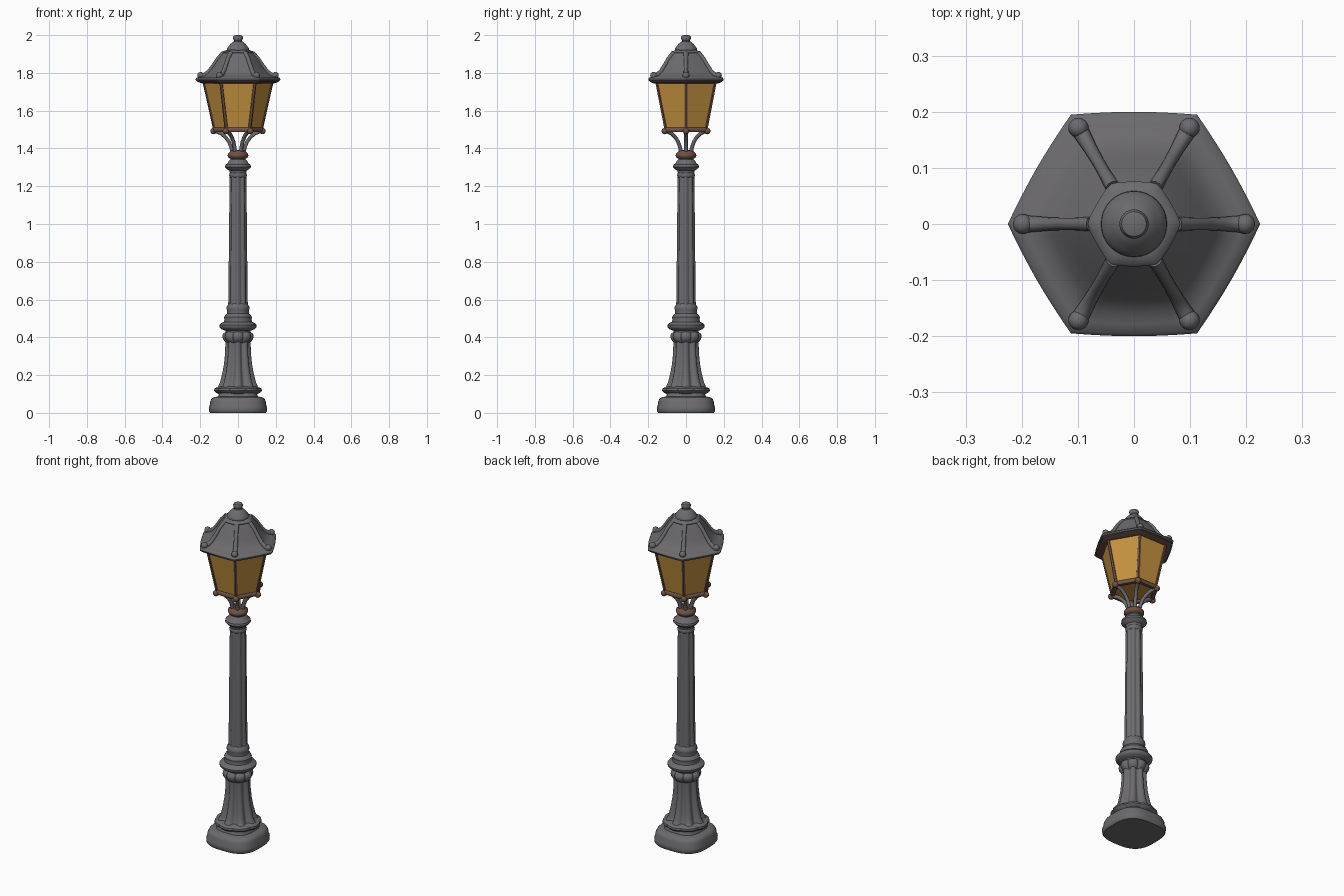
import bpy, bmesh, math
from mathutils import Vector

if "Cube" in bpy.data.objects:
    bpy.data.objects.remove(bpy.data.objects["Cube"])

def material(name, rgb):
    m = bpy.data.materials.new(name)
    m.diffuse_color = (*rgb, 1)
    m.use_nodes = True
    m.node_tree.nodes["Principled BSDF"].inputs["Base Color"].default_value = m.diffuse_color
    return m

IRON = material("grey iron", (0.15, 0.145, 0.155))
BRONZE = material("brown bronze", (0.16, 0.085, 0.06))
GLASS = material("amber glass", (0.56, 0.29, 0.05))

def finish(name, bm, mats, angle=40):
    bmesh.ops.recalc_face_normals(bm, faces=bm.faces)
    me = bpy.data.meshes.new(name)
    for f in bm.faces:
        f.smooth = True
    bm.to_mesh(me)
    bm.free()
    me.set_sharp_from_angle(angle=math.radians(angle))
    for m in mats:
        me.materials.append(m)
    ob = bpy.data.objects.new(name, me)
    bpy.context.collection.objects.link(ob)
    return ob

# Cross-section shapes: multiplier on radius by angle
def circle(t):
    return 1.0

def hexagon(t):
    return math.cos(math.pi / 6) / math.cos((t % (math.pi / 3)) - math.pi / 6)

def soft_hexagon(t):
    return 0.83 * hexagon(t) + 0.17

def squircle(t, p=2.9):
    return (abs(math.cos(t)) ** p + abs(math.sin(t)) ** p) ** (-1 / p)

def fluted(depth):
    return lambda t: 1 - depth * (0.5 - 0.5 * math.cos(8 * t)) ** 1.5

def lobed(depth):
    return lambda t: 1 - depth * (1 - abs(math.cos(4 * t)) ** 0.6)

def loft(name, profile, shape=circle, mat=IRON, n=48, ring=False, angle=40):
    """Sweep an (r, z) profile around z with the given cross-section."""
    bm = bmesh.new()
    rows = []
    for r, z in profile:
        row = []
        for i in range(n):
            t = 2 * math.pi * i / n
            k = r * shape(t)
            row.append(bm.verts.new((k * math.cos(t), k * math.sin(t), z)))
        rows.append(row)
    pairs = list(zip(rows, rows[1:]))
    if ring:
        pairs.append((rows[-1], rows[0]))
    else:
        bm.faces.new(rows[0][::-1])
        bm.faces.new(rows[-1])
    for a, b in pairs:
        for i in range(n):
            j = (i + 1) % n
            bm.faces.new((a[i], a[j], b[j], b[i]))
    return finish(name, bm, [mat], angle)

def tube(name, points, radii, mat, turn):
    """Tapered bar along (r, z) points, turned about the z axis."""
    bm = bmesh.new()
    side = Vector((-math.sin(turn), math.cos(turn), 0))
    out = Vector((math.cos(turn), math.sin(turn), 0))
    rows = []
    for k, (r, z) in enumerate(points):
        p0, p1 = points[max(k - 1, 0)], points[min(k + 1, len(points) - 1)]
        d = (out * (p1[0] - p0[0]) + Vector((0, 0, p1[1] - p0[1]))).normalized()
        up = d.cross(side)
        c = out * r + Vector((0, 0, z))
        rows.append([bm.verts.new(c + radii[k] * (side * math.cos(a * math.pi / 5)
                     + up * math.sin(a * math.pi / 5))) for a in range(10)])
    bm.faces.new(rows[0])
    bm.faces.new(rows[-1])
    for a, b in zip(rows, rows[1:]):
        for i in range(10):
            bm.faces.new((a[i], a[i - 1], b[i - 1], b[i]))
    return finish(name, bm, [mat], 60)

def ball(name, r, z, size, mat, turn):
    bm = bmesh.new()
    bmesh.ops.create_uvsphere(bm, u_segments=14, v_segments=8, radius=size)
    bmesh.ops.translate(bm, verts=bm.verts, vec=(r * math.cos(turn), r * math.sin(turn), z))
    return finish(name, bm, [mat])

# Plinth: rounded square foot
loft("plinth", [(.147, 0), (.153, .008), (.154, .03), (.149, .042), (.147, .06),
                (.140, .076), (.128, .083), (.105, .087), (.10, .105)], squircle, n=64)
# Flared, fluted pedestal
loft("pedestal_lip", [(.10, .098), (.118, .108), (.127, .118), (.125, .128), (.112, .135),
                      (.095, .14)], lobed(.06), n=96)
loft("pedestal", [(.118, .125), (.105, .14), (.094, .165), (.083, .21), (.074, .26),
                  (.069, .31), (.067, .36), (.068, .40)], fluted(.2), n=96)
loft("pedestal_petals", [(.06, .37), (.07, .378), (.080, .392), (.083, .405), (.080, .418),
                         (.068, .428), (.06, .432)], lobed(.14), n=96)
# Collar mouldings
loft("lower_collar", [(.062, .42), (.066, .435), (.088, .443), (.098, .453), (.099, .464),
                      (.090, .474), (.074, .482), (.072, .495), (.074, .507), (.066, .52),
                      (.058, .526), (.057, .54), (.061, .55), (.060, .562), (.053, .572), (.048, .58)])
# Fluted shaft
loft("shaft", [(.052, .56), (.050, .70), (.047, 1.0), (.044, 1.27)], fluted(.13), n=96)
# Capital under the lantern
loft("capital", [(.040, 1.245), (.046, 1.252), (.047, 1.262), (.043, 1.27), (.046, 1.282),
                 (.060, 1.291), (.069, 1.302), (.067, 1.314), (.055, 1.322), (.050, 1.333),
                 (.040, 1.342), (.040, 1.352)])
loft("bronze_collar", [(.038, 1.345), (.050, 1.351), (.055, 1.362), (.053, 1.372),
                       (.044, 1.380), (.038, 1.388), (.02, 1.392)], mat=BRONZE)

# Lantern body: hexagonal frustum with inset glass panes
bm = bmesh.new()
rows = [[bm.verts.new((r * math.cos(i * math.pi / 3), r * math.sin(i * math.pi / 3), z))
         for i in range(6)] for r, z in ((.131, 1.497), (.189, 1.757))]
bottom = bm.faces.new(rows[0][::-1])
bm.faces.new(rows[1])
panes = [bm.faces.new((rows[0][i - 1], rows[0][i], rows[1][i], rows[1][i - 1])) for i in range(6)]
bmesh.ops.recalc_face_normals(bm, faces=bm.faces)
for face in panes + [bottom]:
    bmesh.ops.inset_individual(bm, faces=[face], thickness=.014, depth=0)
    bmesh.ops.inset_individual(bm, faces=[face], thickness=.003, depth=-.005)
    face.material_index = 1
finish("lantern_body", bm, [BRONZE, GLASS], 25)

# Lantern rails
loft("bottom_rail", [(.112, 1.487), (.134, 1.487), (.139, 1.494), (.138, 1.504), (.130, 1.512),
                     (.112, 1.505)], hexagon, BRONZE, ring=True)
loft("soffit", [(.17, 1.745), (.194, 1.745), (.215, 1.753), (.218, 1.760), (.17, 1.760)],
     soft_hexagon, BRONZE, ring=True)

# Roof
loft("roof", [(.216, 1.757), (.223, 1.760), (.225, 1.767), (.219, 1.775), (.200, 1.780),
              (.178, 1.787), (.156, 1.805), (.132, 1.836), (.108, 1.875), (.084, 1.905)], soft_hexagon)
loft("roof_cap", [(.074, 1.893), (.083, 1.900), (.085, 1.908), (.080, 1.915), (.06, 1.921)], soft_hexagon)
loft("finial", [(.055, 1.915), (.059, 1.922), (.058, 1.930), (.050, 1.940), (.040, 1.953),
                (.030, 1.962), (.022, 1.967), (.021, 1.972), (.025, 1.977), (.026, 1.990),
                (.022, 1.997), (.012, 2.0)], n=32)

# Parts repeated at the six corners
for i in range(6):
    t = i * math.pi / 3
    tube(f"support_arm_{i}", [(.030, 1.375), (.036, 1.405), (.048, 1.435), (.066, 1.460),
                              (.090, 1.480), (.122, 1.494)],
         [.011, .010, .010, .010, .011, .012], IRON, t)
    ball(f"rail_knob_{i}", .130, 1.492, .017, BRONZE, t)
    tube(f"roof_rib_{i}", [(.076, 1.906), (.106, 1.876), (.130, 1.840), (.154, 1.806),
                           (.176, 1.789), (.200, 1.783)],
         [.013, .011, .011, .012, .014, .016], IRON, t)
    ball(f"roof_knob_{i}", .198, 1.787, .018, IRON, t)
